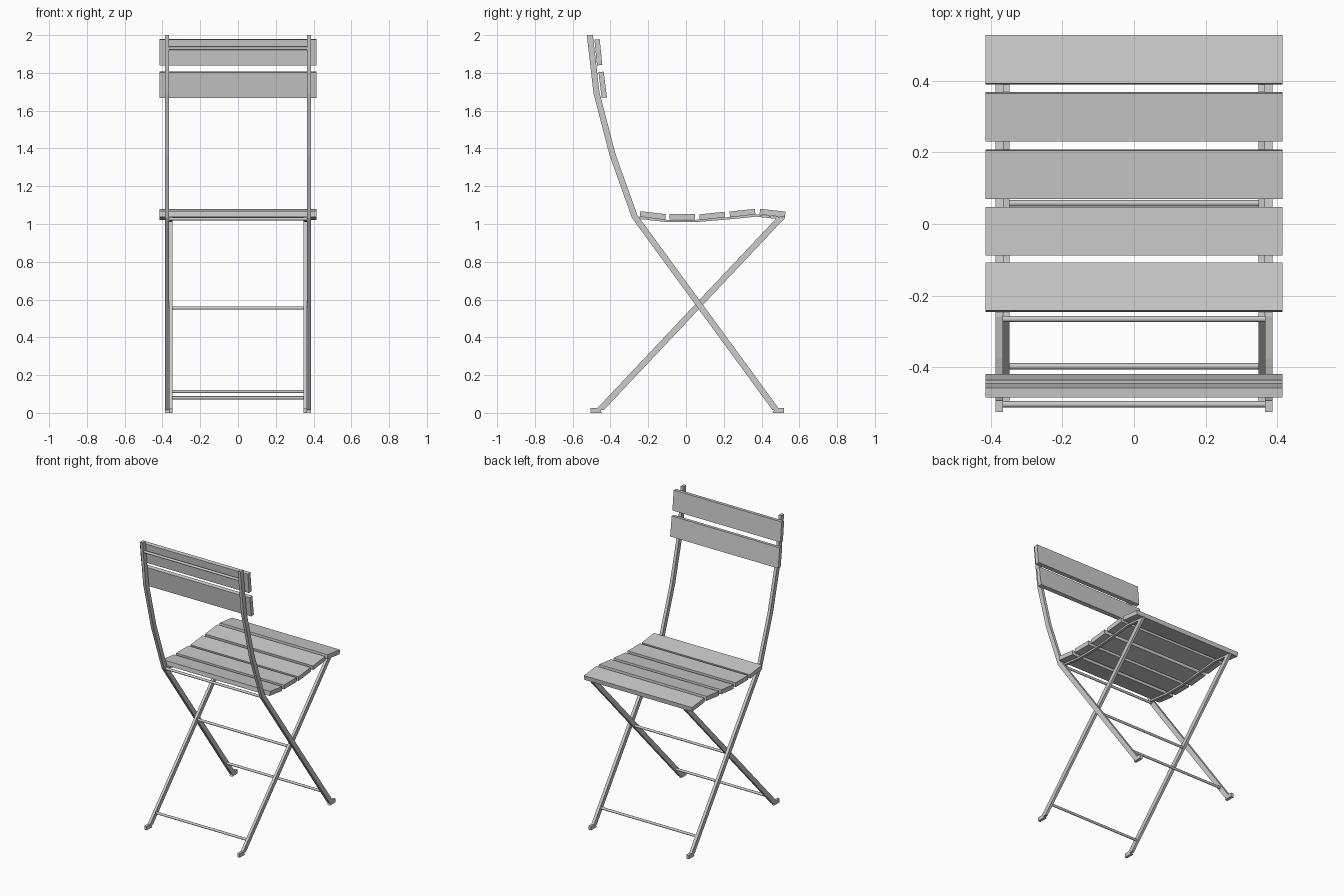
import bpy
import bmesh
from math import radians
from mathutils import Vector, Matrix

cube = bpy.data.objects.get("Cube")
if cube:
    bpy.data.objects.remove(cube, do_unlink=True)

grey = bpy.data.materials.new("light_grey")
grey.use_nodes = True
colour = (0.6, 0.6, 0.6, 1)
grey.diffuse_color = colour
grey.node_tree.nodes["Principled BSDF"].inputs["Base Color"].default_value = colour

# Lateral spans of the outer and inner frames
OUTER = (0.366, 0.386)
INNER = (0.348, 0.366)


def finish(name, bm):
    bmesh.ops.recalc_face_normals(bm, faces=bm.faces[:])
    mesh = bpy.data.meshes.new(name)
    bm.to_mesh(mesh)
    bm.free()
    mesh.materials.append(grey)
    obj = bpy.data.objects.new(name, mesh)
    bpy.context.collection.objects.link(obj)
    return obj


def prism(name, outline, span):
    """Extrude a side outline of (y, z) points across x."""
    bm = bmesh.new()
    face = bm.faces.new([bm.verts.new((span[0], y, z)) for y, z in outline])
    moved = bmesh.ops.extrude_face_region(bm, geom=[face])["geom"]
    verts = [v for v in moved if isinstance(v, bmesh.types.BMVert)]
    bmesh.ops.translate(bm, verts=verts, vec=(span[1] - span[0], 0, 0))
    return finish(name, bm)


def pair(name, outline, span):
    prism("left_" + name, outline, span)
    prism("right_" + name, outline, (-span[1], -span[0]))


def band(path, width, flat_ends=False):
    """Outline of a mitred bar that follows a side path."""
    pts = [Vector(p) for p in path]
    left, right = [], []
    for i, p in enumerate(pts):
        before = (p - pts[i - 1]).normalized() if i else None
        after = (pts[i + 1] - p).normalized() if i < len(pts) - 1 else None
        a, b = before or after, after or before
        n = Vector((-a.y - b.y, a.x + b.x)).normalized()
        off = n * (width / 2) / n.dot(Vector((-a.y, a.x)))
        if flat_ends and (before is None or after is None):
            off = Vector((width / 2 / n.x, 0))
        left.append(p + off)
        right.append(p - off)
    return left + right[::-1]


def slat(name, y, z, depth, height, tilt):
    bm = bmesh.new()
    bmesh.ops.create_cube(bm, size=1, matrix=Matrix.Translation((0, y, z))
                          @ Matrix.Rotation(radians(tilt), 4, 'X')
                          @ Matrix.Diagonal((0.83, depth, height, 1)))
    finish(name, bm)


def rod(name, y, z, half):
    bm = bmesh.new()
    bmesh.ops.create_cone(bm, cap_ends=True, segments=16, radius1=0.0085,
                          radius2=0.0085, depth=half * 2,
                          matrix=Matrix.Translation((0, y, z))
                          @ Matrix.Rotation(radians(90), 4, 'Y'))
    obj = finish(name, bm)
    bpy.ops.object.select_all(action='DESELECT')
    obj.select_set(True)
    bpy.context.view_layer.objects.active = obj
    bpy.ops.object.shade_smooth_by_angle()


# Long outer frame: bent backrest post running down into a leg
post = [(-0.509, 2), (-0.474, 1.695), (-0.389, 1.367), (-0.272, 1.04), (0.478, 0.014)]
pair("back_post", band(post, 0.032, True), OUTER)
pair("outer_foot", [(0.458, 0), (0.518, 0), (0.518, 0.027), (0.475, 0.027)], OUTER)

# Straight inner legs crossing the outer frame
pair("cross_leg", band([(0.505, 1.035), (-0.458, 0.014)], 0.032, True), INNER)
pair("inner_foot", [(-0.445, 0), (-0.505, 0), (-0.505, 0.027), (-0.462, 0.027)], INNER)

# Curved rails under the seat
rail = [(-0.26, 1.034), (-0.1, 1.016), (0.05, 1.016), (0.22, 1.03), (0.37, 1.045), (0.51, 1.03)]
pair("seat_rail", band(rail, 0.012), INNER)

# Seat slats laid along a gentle wave
for i, (y, z, tilt) in enumerate([(-0.176, 1.045, -7), (-0.02, 1.039, 0), (0.139, 1.043, 6),
                                  (0.299, 1.058, 6.5), (0.458, 1.058, -6.5)]):
    slat(f"seat_slat_{i + 1}", y, z, 0.135, 0.03, tilt)

# Backrest slats
slat("upper_back_slat", -0.464, 1.909, 0.028, 0.137, 5.7)
slat("lower_back_slat", -0.441, 1.737, 0.028, 0.137, 7.2)

# Cross rods
rod("top_rod", -0.503, 1.93, OUTER[0])
rod("seat_rod", -0.265, 1.027, OUTER[0])
rod("pivot_rod", 0.058, 0.555, OUTER[0])
rod("outer_leg_rod", 0.407, 0.113, OUTER[0])
rod("inner_leg_rod", -0.397, 0.08, INNER[0])
